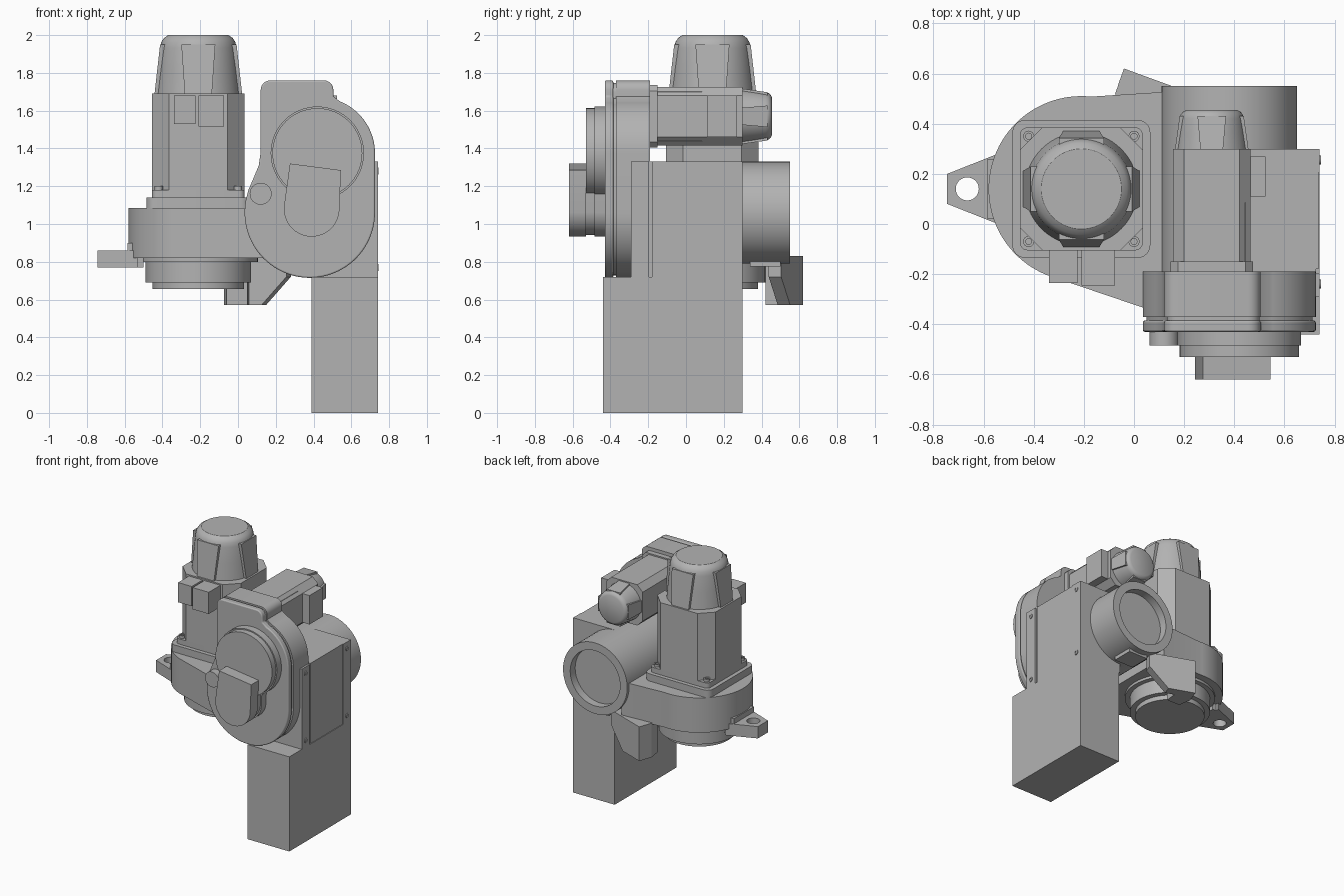
import bpy, bmesh
from math import sin, cos, radians, tau
from mathutils import Vector

cube = bpy.data.objects.get("Cube")
if cube:
    bpy.data.objects.remove(cube)

grey = bpy.data.materials.new("machine grey")
grey.use_nodes = True
GREY = (0.45, 0.45, 0.45, 1)
grey.diffuse_color = GREY
grey.node_tree.nodes["Principled BSDF"].inputs["Base Color"].default_value = GREY

PLACE = {"x": lambda a, b, t: (t, a, b),
         "y": lambda a, b, t: (a, t, b),
         "z": lambda a, b, t: (a, b, t)}


def finish(name, bm, smooth=True, bevel=0):
    bmesh.ops.recalc_face_normals(bm, faces=bm.faces)
    mesh = bpy.data.meshes.new(name)
    bm.to_mesh(mesh)
    bm.free()
    mesh.materials.append(grey)
    obj = bpy.data.objects.new(name, mesh)
    bpy.context.collection.objects.link(obj)
    bpy.ops.object.select_all(action="DESELECT")
    obj.select_set(True)
    bpy.context.view_layer.objects.active = obj
    if bevel:
        mod = obj.modifiers.new("Bevel", "BEVEL")
        mod.width, mod.segments, mod.limit_method = bevel, 3, "ANGLE"
    if smooth:
        bpy.ops.object.shade_smooth_by_angle(angle=radians(32))
    return obj


def prism(name, points, axis, start, end, smooth=True, bevel=0):
    """Extrude a flat outline along an axis."""
    bm = bmesh.new()
    rings = [[bm.verts.new(PLACE[axis](a, b, t)) for a, b in points] for t in (start, end)]
    n = len(points)
    for ring in rings:
        bm.faces.new(ring)
    for i in range(n):
        j = (i + 1) % n
        bm.faces.new((rings[0][i], rings[0][j], rings[1][j], rings[1][i]))
    return finish(name, bm, smooth, bevel)


def box(name, x, y, z, bevel=0):
    outline = [(x[0], y[0]), (x[1], y[0]), (x[1], y[1]), (x[0], y[1])]
    return prism(name, outline, "z", *z, smooth=bool(bevel), bevel=bevel)


def lathe(name, centre, axis, profile, sides=64):
    """Turn (radius, position) pairs about an axis, closing both ends."""
    bm = bmesh.new()
    rings = [[bm.verts.new(PLACE[axis](centre[0] + r * cos(tau * i / sides),
                                       centre[1] + r * sin(tau * i / sides), t))
              for i in range(sides)] for r, t in profile]
    for low, high in zip(rings, rings[1:]):
        for i in range(sides):
            j = (i + 1) % sides
            bm.faces.new((low[i], low[j], high[j], high[i]))
    bm.faces.new(rings[0])
    bm.faces.new(rings[-1])
    return finish(name, bm)


def arc(centre, r, start, end, steps=24):
    angles = [radians(start + (end - start) * i / steps) for i in range(steps + 1)]
    return [(centre[0] + r * cos(a), centre[1] + r * sin(a)) for a in angles]


def octagon(centre, half, cut):
    a, b = centre
    k = half - cut
    return [(a + u, b + v) for u, v in ((half, -k), (half, k), (k, half), (-k, half),
                                        (-half, k), (-half, -k), (-k, -half), (k, -half))]


def rounded_square(centre, half, r):
    k = half - r
    pts = []
    for i, (u, v) in enumerate(((k, k), (-k, k), (-k, -k), (k, -k))):
        pts += arc((centre[0] + u, centre[1] + v), r, 90 * i, 90 * i + 90, 6)
    return pts


def motor_cap(name, centre, axis, r, start, length):
    """Tapered rounded cap with four wedge pads around it."""
    shape = ((1, 0), (0.95, 0.4), (0.9, 0.78), (0.87, 0.88), (0.81, 0.95), (0.71, 1))
    lathe(name, centre, axis, [(r * k, start + length * t) for k, t in shape])
    for i in range(4):
        turn = tau * i / 4
        bm = bmesh.new()
        rings = []
        for t, outer, half in ((0, 1.03, 0.32), (0.84, 0.9, 0.4)):
            ring = []
            for u, v in ((0.7, -half), (outer, -half), (outer, half), (0.7, half)):
                a = centre[0] + r * (u * cos(turn) - v * sin(turn))
                b = centre[1] + r * (u * sin(turn) + v * cos(turn))
                ring.append(bm.verts.new(PLACE[axis](a, b, start + length * t)))
            rings.append(ring)
        for ring in rings:
            bm.faces.new(ring)
        for k in range(4):
            m = (k + 1) % 4
            bm.faces.new((rings[0][k], rings[0][m], rings[1][m], rings[1][k]))
        finish(name + "_pad", bm, False)


# Leg and gearbox body
box("leg", (0.39, 0.74), (-0.44, 0.30), (0, 0.72))
box("gearbox_body", (0.38, 0.725), (-0.29, 0.30), (0.72, 1.33))
box("side_panel", (0.7, 0.735), (-0.18, 0.21), (0.72, 1.33))
for y in (-0.24, 0.255):
    box("side_flange", (0.7, 0.74), (y - 0.05, y + 0.045), (0.72, 1.33))
    for z in (0.77, 1.28):
        lathe("side_screw", (y, z), "x", [(0.018, 0.72), (0.018, 0.745), (0.01, 0.745), (0.01, 0.741)], 16)

# Rear output tube with recessed end
hub = (0.38, 1.06)
lathe("output_tube", hub, "y", [(0.27, -0.25), (0.27, 0.55), (0.21, 0.55), (0.21, 0.49)])
box("tube_foot", (0.30, 0.46), (0.34, 0.50), (0.775, 0.83))

# Front cover made of two plates with a groove between them
cover = arc(hub, 0.345, 170, 360, 48)
cover += arc((0.43, 1.375), 0.295, 0, 68)
cover += [(0.505, 1.675)] + arc((0.455, 1.71), 0.05, 0, 90, 6)
cover += arc((0.17, 1.71), 0.05, 90, 180, 6)
cover += [(0.12, 1.38), (0.11, 1.31), (0.085, 1.25), (0.055, 1.18)]
groove = [(0.4 + (x - 0.4) * 0.96, 1.24 + (z - 1.24) * 0.975) for x, z in cover]
prism("cover_rear", cover, "y", -0.37, -0.19)
prism("cover_groove", groove, "y", -0.39, -0.36)
prism("cover_front", cover, "y", -0.43, -0.385, bevel=0.008)

# Front disc, boss and hanging handle
lathe("front_disc", (0.42, 1.375), "y",
      [(0.238, -0.53), (0.238, -0.485), (0.247, -0.485), (0.247, -0.42)])
lathe("front_boss", (0.12, 1.16), "y", [(0.058, -0.485), (0.058, -0.4)], 32)
handle = [(0.545, 1.285), (0.275, 1.32)] + arc((0.39, 1.08), 0.147, 173, 353)
prism("handle", handle, "y", -0.62, -0.53)
prism("handle_backing", [(0.39 + (x - 0.39) * 0.94, 1.08 + (z - 1.08) * 0.94) for x, z in handle],
      "y", -0.535, -0.48)
prism("handle_base", handle, "y", -0.485, -0.42)

# Horizontal motor
small = (0.31, 1.57)
prism("small_motor_mount", octagon(small, 0.165, 0.03), "y", -0.2, -0.15, False)
prism("small_motor_body", octagon(small, 0.155, 0.045), "y", -0.16, 0.30, False)
motor_cap("small_motor_cap", small, "y", 0.142, 0.30, 0.155)
box("small_motor_socket", (0.44, 0.525), (0.11, 0.27), (1.46, 1.68))
for z in (1.455, 1.685):
    box("small_motor_rail", (0.40, 0.445), (-0.16, 0.085), (z - 0.017, z + 0.017))

# Vertical motor
main = (-0.21, 0.14)
prism("motor_base", rounded_square(main, 0.275, 0.05), "z", 1.08, 1.14)
prism("motor_flange", rounded_square(main, 0.245, 0.03), "z", 1.14, 1.18)
prism("motor_body", octagon(main, 0.245, 0.09), "z", 1.18, 1.69, False)
motor_cap("motor_cap", main, "z", 0.225, 1.69, 0.31)
for sx in (-1, 1):
    for sy in (-1, 1):
        lathe("flange_screw", (main[0] + sx * 0.21, main[1] + sy * 0.21), "z",
              [(0.022, 1.17), (0.022, 1.2), (0.012, 1.2), (0.012, 1.19)], 16)
box("motor_socket_a", (-0.34, -0.225), (-0.235, -0.08), (1.53, 1.68))
box("motor_socket_b", (-0.21, -0.075), (-0.245, -0.08), (1.515, 1.68))

# Motor gear housing with stepped lower disc
housing = arc(main, 0.37, 84, 248, 48) + [(0.04, -0.335), (0.17, -0.385), (0.17, 0.53)]
prism("gear_housing", housing, "z", 0.82, 1.085)
lathe("lower_disc", main, "z",
      [(0.242, 0.655), (0.242, 0.69), (0.28, 0.69), (0.28, 0.80), (0.315, 0.80), (0.315, 0.83)])

# Pierced mounting ear, in two mirrored halves
hole = (-0.665, 0.14)
half_ear = [(-0.745, 0.14), (-0.745, 0.2), (-0.53, 0.285), (-0.53, 0.14)] + arc(hole, 0.046, 0, 180, 16)
for side in (1, -1):
    prism("mounting_ear", [(x, 0.14 + side * (y - 0.14)) for x, y in half_ear], "z", 0.77, 0.86)
box("ear_root", (-0.585, -0.5), (0.02, 0.26), (0.77, 0.9))

# Slanted rear bracket: a block and a gusset fin
block = [(-0.04, 0.62), (-0.075, 0.52), (-0.06, 0.42), (0.05, 0.42), (0.065, 0.58)]
prism("bracket_block", block, "z", 0.57, 0.83, False)
gusset = [(0, 0.57), (0.2, 0.57), (0.34, 0.72), (0.34, 0.83), (0, 0.83)]
fin = prism("bracket_fin", gusset, "y", -0.07, 0, False)
fin.location = Vector((-0.04, 0.62, 0))
fin.rotation_euler.z = radians(-20)
